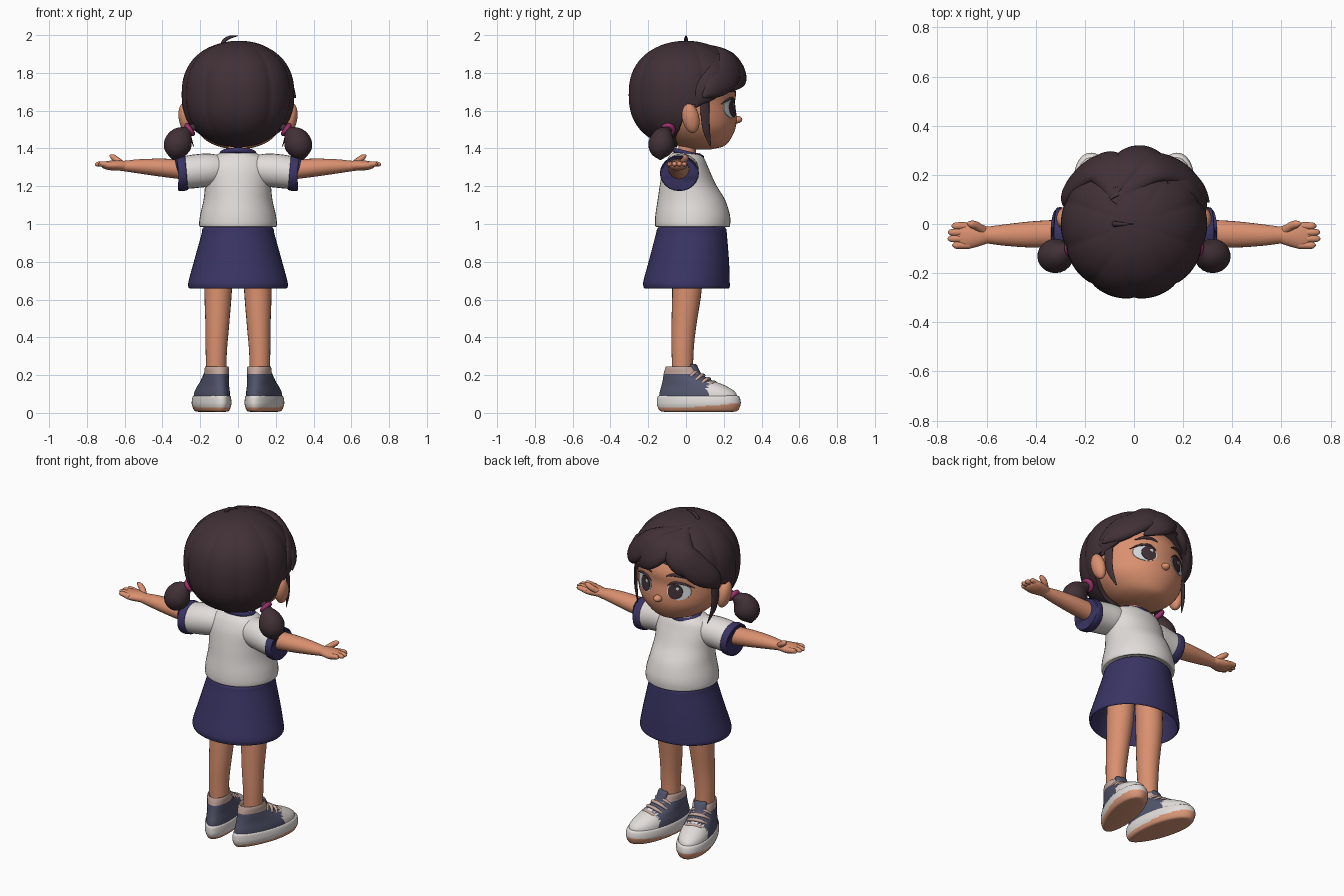
import bpy, bmesh, math
from mathutils import Vector, Matrix
from mathutils.bvhtree import BVHTree

if "Cube" in bpy.data.objects:
    bpy.data.objects.remove(bpy.data.objects["Cube"])


def material(name, r, g, b):
    m = bpy.data.materials.new(name)
    m.use_nodes = True
    m.diffuse_color = (r, g, b, 1)
    node = m.node_tree.nodes["Principled BSDF"]
    node.inputs["Base Color"].default_value = (r, g, b, 1)
    node.inputs["Roughness"].default_value = 0.8
    return m


HAIR = material("dark brown hair", .052, .03, .037)
SKIN = material("warm skin", .70, .28, .16)
WHITE = material("off white", .76, .72, .70)
NAVY = material("navy cloth", .042, .034, .125)
SLATE = material("slate blue", .085, .09, .15)
BEIGE = material("pinkish beige", .55, .38, .33)
PINK = material("pink band", .32, .03, .14)
SOLE = material("orange sole", .72, .32, .19)
EYE = material("eye white", .66, .68, .70)


def finish(name, bm, *mats):
    bmesh.ops.recalc_face_normals(bm, faces=bm.faces[:])
    me = bpy.data.meshes.new(name)
    bm.to_mesh(me)
    bm.free()
    for m in mats:
        me.materials.append(m)
    ob = bpy.data.objects.new(name, me)
    bpy.context.collection.objects.link(ob)
    bpy.ops.object.select_all(action='DESELECT')
    ob.select_set(True)
    bpy.context.view_layer.objects.active = ob
    bpy.ops.object.shade_smooth_by_angle(angle=math.radians(50))
    return ob


def skin(name, rings, *mats):
    """Join closed rings of points into a capped skin."""
    bm = bmesh.new()
    rows = [[bm.verts.new(p) for p in ring] for ring in rings]
    n = len(rows[0])
    for a, b in zip(rows, rows[1:]):
        for i in range(n):
            j = (i + 1) % n
            bm.faces.new((a[i], a[j], b[j], b[i]))
    bm.faces.new(rows[0])
    bm.faces.new(rows[-1])
    return finish(name, bm, *mats)


def spline(rows, sub):
    """Catmull-Rom interpolation of rows of numbers."""
    out = []
    last = len(rows) - 1
    for i in range(last):
        p = [rows[max(0, min(last, i + k))] for k in (-1, 0, 1, 2)]
        for s in range(sub):
            t = s / sub
            out.append([.5 * (2 * b + (c - a) * t + (2 * a - 5 * b + 4 * c - d) * t * t
                              + (3 * b - a - 3 * c + d) * t ** 3) for a, b, c, d in zip(*p)])
    return out + [list(rows[-1])]


def loft(name, mats, rows, axis=None, up=(0, 0, 1), sides=24, sub=5):
    """Elliptical sections (x, y, z, radius a, radius b) along a path."""
    rows = spline(rows, sub)
    pts = [Vector(r[:3]) for r in rows]
    rings = []
    for i, r in enumerate(rows):
        t = Vector(axis) if axis else pts[min(i + 1, len(pts) - 1)] - pts[max(i - 1, 0)]
        side = t.cross(Vector(up)).normalized()
        top = side.cross(t).normalized()
        a, b = max(r[3], .001), max(r[4], .001)
        rings.append([pts[i] + side * a * math.cos(w) + top * b * math.sin(w)
                      for w in (math.tau * k / sides for k in range(sides))])
    return skin(name, rings, *mats)


def stack(name, mats, rows, x=0, **kw):
    """Vertical loft from rows of (z, centre y, half width, half depth)."""
    return loft(name, mats, [(x, cy, z, a, b) for z, cy, a, b in rows],
                axis=(0, 0, 1), up=(0, 1, 0), **kw)


def ball(name, mat, loc, scale, tilt=(0, 0, 0)):
    bm = bmesh.new()
    bmesh.ops.create_uvsphere(bm, u_segments=24, v_segments=16, radius=1)
    ob = finish(name, bm, mat)
    ob.location, ob.scale, ob.rotation_euler = loc, scale, tilt
    return ob


def ring(name, mat, loc, major, minor, tilt, scale=(1, 1, 1)):
    bpy.ops.mesh.primitive_torus_add(location=loc, rotation=tilt, major_radius=major,
                                     minor_radius=minor, major_segments=32, minor_segments=10)
    ob = bpy.context.object
    ob.name, ob.scale = name, scale
    ob.data.materials.append(mat)
    bpy.ops.object.shade_smooth_by_angle(angle=math.radians(60))


# Head, nose and neck
head = stack("head", [SKIN], [
    (1.395, .09, .03, .04), (1.41, .085, .10, .11), (1.44, .065, .165, .165),
    (1.50, .045, .225, .215), (1.56, .03, .25, .238), (1.64, .02, .26, .24),
    (1.72, .01, .26, .25), (1.85, 0, .19, .19)], sides=48)
ball("nose", SKIN, (0, .27, 1.553), (.024, .028, .02))
stack("neck", [SKIN], [(1.33, 0, .06, .055), (1.39, .005, .052, .048), (1.45, .02, .055, .05)])

# Facial details are thin plates resting on the head
tree = BVHTree.FromPolygons([v.co for v in head.data.vertices],
                            [p.vertices[:] for p in head.data.polygons])


def on_face(x, z, lift):
    hit, normal, _, _ = tree.ray_cast(Vector((x, 1, z)), Vector((0, -1, 0)))
    return hit + Vector((0, lift, 0))


def plate(name, mat, x, z, a, b, lift):
    rings = [[on_face(x + a * f * math.cos(w), z + b * f * math.sin(w), lift)
              for w in (math.tau * k / 28 for k in range(28))] for f in (1, .75, .5, .25, .02)]
    rings.insert(0, [p - Vector((0, lift, 0)) for p in rings[0]])
    skin(name, rings, mat)


def face_line(name, pts, r):
    rows = [(*on_face(x, z, .002), r * k, r * k) for (x, z), k in zip(pts, (.3, 1, 1, .3))]
    loft(name, [HAIR], rows, sides=8)


for s, label in ((1, "left"), (-1, "right")):
    plate(label + "_eye", EYE, s * .115, 1.612, .062, .05, .004)
    plate(label + "_iris", HAIR, s * .10, 1.612, .039, .045, .007)
    plate(label + "_eye_glint", EYE, s * .10 - .014, 1.632, .009, .009, .009)
    face_line(label + "_lashes", [(s * .055, 1.64), (s * .09, 1.663), (s * .14, 1.66),
                                  (s * .188, 1.635)], .007)
    face_line(label + "_brow", [(s * .05, 1.697), (s * .085, 1.71), (s * .13, 1.707),
                                (s * .17, 1.69)], .009)
    ball(label + "_ear", SKIN, (s * .278, .025, 1.56), (.036, .045, .08), (.2, s * .15, 0))

# Hair cap: a grooved dome whose hem is low behind and high over the face
HEM = [(-1, 1.405), (-.5, 1.42), (-.15, 1.5), (.05, 1.62), (.4, 1.66), (.7, 1.71), (1, 1.79)]


def hem(c):
    for (a, za), (b, zb) in zip(HEM, HEM[1:]):
        if c <= b:
            return za + (zb - za) * (c - a) / (b - a)
    return HEM[-1][1]


def dome(w, phi, shrink=1):
    r = math.sqrt(max(0, 1 - abs(math.cos(phi)) ** 2.4))
    r *= shrink * (.97 + .03 * abs(math.sin(5 * (w + math.pi / 2))) ** .6)
    return Vector((.298 * r * math.cos(w) + .08 * (.5 - phi) * (phi < .5) * math.sin(phi),
                   .308 * r * math.sin(w), 1.685 + .285 * math.cos(phi)))


N, M = 120, 30
angles = [math.tau * k / N for k in range(N)]
ends = [math.acos(max(-.985, (hem(math.sin(w)) - 1.685) / .285)) for w in angles]
rings = [[dome(w, .02 + (e - .02) * i / M) for w, e in zip(angles, ends)] for i in range(M + 1)]
rings.append([dome(w, e, .8) for w, e in zip(angles, ends)])
skin("hair_cap", rings, HAIR)


def lock(name, pts, widths, thick):
    """A flattened tapering strand that hugs the head."""
    mid = Vector((0, 0, 1.66))
    rows = spline([(*p, w, thick * min(1, w * 25)) for p, w in zip(pts, widths)], 6)
    rings = []
    for i, r in enumerate(rows):
        p = Vector(r[:3])
        t = Vector(rows[min(i + 1, len(rows) - 1)][:3]) - Vector(rows[max(i - 1, 0)][:3])
        side = t.cross(p - mid).normalized()
        out = side.cross(t).normalized()
        rings.append([p + side * max(r[3], .002) * math.cos(w) + out * max(r[4], .002) * math.sin(w)
                      for w in (math.tau * k / 20 for k in range(20))])
    skin(name, rings, HAIR)


# Swept fringe, side strands and the loose curl on top
lock("fringe_left", [(-.08, .08, 1.93), (.05, .22, 1.88), (.17, .215, 1.79), (.255, .14, 1.72),
                     (.305, .09, 1.67)], [.03, .075, .08, .06, .004], .035)
lock("fringe_middle", [(-.08, .12, 1.92), (-.02, .235, 1.87), (.06, .275, 1.79), (.14, .255, 1.71)],
     [.03, .08, .075, .006], .035)
lock("fringe_temple", [(.12, .17, 1.88), (.21, .17, 1.79), (.265, .10, 1.70), (.275, .05, 1.62)],
     [.03, .07, .065, .006], .03)
lock("fringe_right", [(-.07, .1, 1.93), (-.13, .22, 1.85), (-.205, .195, 1.76), (-.26, .12, 1.68),
                      (-.27, .07, 1.61)], [.03, .07, .08, .06, .006], .035)
lock("fringe_right_inner", [(-.07, .14, 1.92), (-.09, .235, 1.86), (-.14, .25, 1.78),
                            (-.19, .215, 1.70)], [.03, .06, .055, .005], .03)
loft("top_curl", [HAIR], [(-.08, 0, 1.91, .012, .014), (-.078, 0, 1.96, .011, .012),
                          (-.05, 0, 1.986, .009, .008), (0, 0, 1.997, .002, .002)],
     up=(0, 1, 0), sides=10)

for s, label in ((1, "left"), (-1, "right")):
    def side(part, mat, rows, s=s, label=label, **kw):
        return loft(label + "_" + part, [mat], [(s * r[0], *r[1:]) for r in rows], **kw)

    # Sideburn, hair band and bunch
    lock(label + "_sideburn", [(s * .255, .10, 1.70), (s * .268, .10, 1.60), (s * .262, .108, 1.50),
                               (s * .235, .13, 1.41)], [.025, .025, .02, .003], .014)
    ring(label + "_hair_band", PINK, (s * .255, -.095, 1.50), .026, .014, (0, s * 2.2, 0))
    side("hair_bunch", HAIR, [(.225, -.085, 1.52, .018, .018), (.262, -.10, 1.495, .025, .025),
                              (.295, -.12, 1.462, .062, .056), (.32, -.13, 1.42, .073, .07),
                              (.335, -.135, 1.375, .055, .052), (.345, -.135, 1.34, .004, .004)],
         up=(0, 1, 0))

    # Sleeve, cuff, arm and hand
    side("sleeve", WHITE, [(.06, -.005, 1.30, .07, .06), (.14, -.02, 1.288, .088, .085),
                           (.22, -.03, 1.28, .092, .089), (.29, -.035, 1.27, .093, .086)])
    side("sleeve_cuff", NAVY, [(.272, -.035, 1.273, .092, .085), (.28, -.035, 1.272, .101, .093),
                               (.308, -.035, 1.267, .103, .094), (.316, -.035, 1.266, .095, .087),
                               (.305, -.035, 1.268, .07, .065)])
    side("arm", SKIN, [(.24, -.035, 1.285, .055, .055), (.4, -.042, 1.298, .054, .048),
                       (.52, -.045, 1.305, .044, .038), (.6, -.045, 1.307, .034, .028),
                       (.64, -.045, 1.31, .035, .025)])
    side("palm", SKIN, [(.585, -.045, 1.307, .03, .024), (.63, -.045, 1.31, .045, .027),
                        (.68, -.047, 1.31, .054, .025), (.715, -.047, 1.312, .045, .016),
                        (.725, -.047, 1.312, .01, .006)])
    for i, tip in enumerate((.742, .757, .758, .74)):
        y = -.008 - .026 * i
        side("finger_%d" % (i + 1), SKIN, [(.67, y, 1.312, .015, .015), (.72, y, 1.318, .015, .014),
                                           (tip - .01, y, 1.316, .012, .011),
                                           (tip, y, 1.316, .003, .003)], sides=12)
    side("thumb", SKIN, [(.61, -.03, 1.315, .016, .016), (.64, -.008, 1.338, .017, .017),
                         (.665, .0, 1.356, .014, .014), (.68, .003, 1.364, .003, .003)], sides=12)

    # Leg
    side("leg", SKIN, [(.10, .008, .82, .075, .08), (.105, .005, .65, .073, .078),
                       (.11, -.012, .45, .062, .065), (.115, -.018, .32, .056, .058),
                       (.115, -.018, .16, .052, .054)], axis=(0, 0, 1), up=(0, 1, 0))

    # Shoe: sole and upper, widened at the toe and turned outward
    turn = Matrix.Translation((s * .11, -.03, 0)) @ Matrix.Rotation(-s * .24, 4, 'Z')

    def splay(ob, turn=turn):
        for v in ob.data.vertices:
            v.co.x *= 1 + .7 * (v.co.y - .08)
        ob.data.transform(turn)

    sole = stack(label + "_shoe_sole", [SOLE, WHITE], [
        (.006, .10, .06, .19), (.012, .10, .078, .212), (.04, .10, .09, .226),
        (.065, .10, .091, .227), (.088, .098, .086, .22), (.092, .098, .07, .2)], sides=48)
    for p in sole.data.polygons:
        p.material_index = int(p.center.z > .03 + .1 * max(0, p.center.y - .1))
    splay(sole)
    upper = stack(label + "_shoe_upper", [SLATE, WHITE, BEIGE], [
        (.07, .098, .084, .215), (.11, .093, .082, .205), (.145, .07, .075, .172),
        (.175, .035, .07, .13), (.205, .012, .066, .102), (.235, .005, .066, .086),
        (.246, .005, .06, .078), (.23, .005, .05, .06)], sides=48)
    for p in upper.data.polygons:
        c = p.center
        p.material_index = 2 if c.z > .205 else 1 if c.y > .165 else 0
    splay(upper)
    splay(stack(label + "_shoe_tongue", [SLATE], [
        (.15, .10, .038, .045), (.2, .085, .038, .03), (.25, .072, .036, .018),
        (.258, .07, .03, .012)]))
    for i in range(4):
        y, z = .18 - .031 * i, .157 + .019 * i
        splay(loft(label + "_lace_%d" % (i + 1), [BEIGE], [
            (-.055, y - .02, z - .022, .009, .008), (-.03, y, z + .002, .011, .009),
            (.03, y, z + .002, .011, .009), (.055, y - .02, z - .022, .009, .008)], sides=10))

# Shirt, collar and skirt
stack("shirt", [WHITE], [
    (1.0, .033, .17, .165), (.985, .035, .198, .192), (1.0, .035, .206, .199),
    (1.05, .035, .2, .197), (1.13, .028, .182, .178), (1.21, .01, .175, .148),
    (1.29, 0, .178, .122), (1.345, 0, .155, .098), (1.375, 0, .095, .075)], sides=40)
ring("collar", NAVY, (0, .01, 1.372), .085, .014, (-.25, 0, 0), (1, .88, 1))
stack("skirt", [NAVY], [
    (.99, .03, .17, .165), (.975, .03, .188, .182), (.94, .028, .195, .189),
    (.8, .015, .234, .213), (.70, .003, .261, .228), (.672, .003, .264, .229),
    (.66, .003, .258, .224), (.672, .003, .248, .215), (.78, .012, .215, .195),
    (.88, .02, .18, .17)], sides=48)
